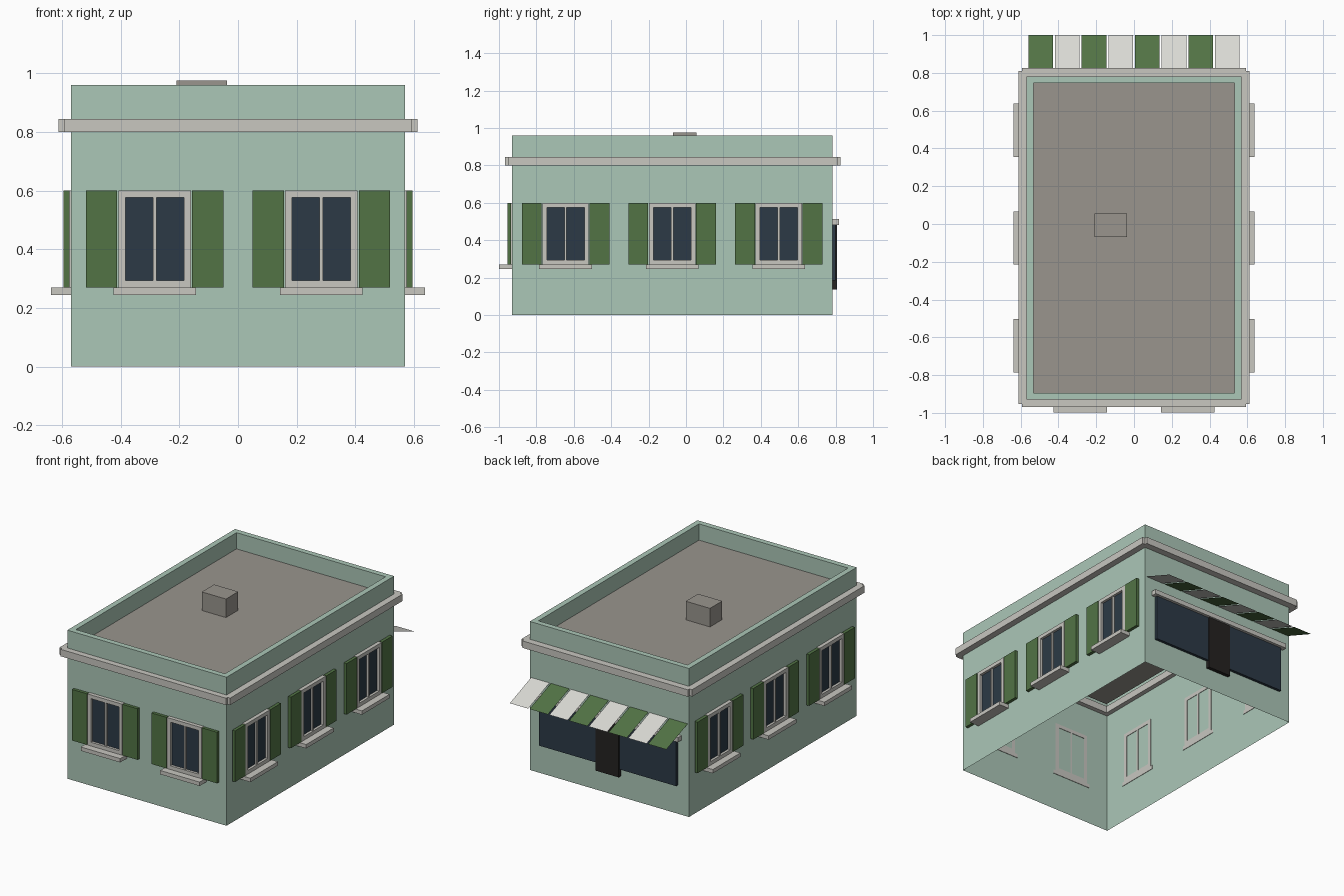
import bpy, bmesh, math
from mathutils import Matrix, Vector

cube = bpy.data.objects.get("Cube")
if cube:
    bpy.data.objects.remove(cube, do_unlink=True)


def material(name, *rgb):
    m = bpy.data.materials.new(name)
    m.use_nodes = True
    m.diffuse_color = (*rgb, 1)
    m.node_tree.nodes["Principled BSDF"].inputs["Base Color"].default_value = (*rgb, 1)
    return m


WALL = material("mint plaster", 0.41, 0.57, 0.475)
TRIM = material("pale stone", 0.58, 0.57, 0.53)
GREEN = material("leaf green", 0.084, 0.174, 0.06)
CREAM = material("awning cream", 0.70, 0.70, 0.66)
GLASS = material("dark glass", 0.025, 0.042, 0.061)
DOOR = material("black door", 0.018, 0.016, 0.015)
ROOF = material("roof grey", 0.32, 0.30, 0.27)


def finish(name, bm, mats, matrix=Matrix()):
    bm.transform(matrix)
    mesh = bpy.data.meshes.new(name)
    bm.to_mesh(mesh)
    bm.free()
    for m in mats:
        mesh.materials.append(m)
    obj = bpy.data.objects.new(name, mesh)
    bpy.context.collection.objects.link(obj)
    return obj


def boxes(name, mat, spans, matrix=Matrix()):
    """One object made of boxes, each given as (x range, y range, z range)."""
    bm = bmesh.new()
    for span in spans:
        centre = Vector([(a + b) / 2 for a, b in span])
        size = [b - a for a, b in span]
        bmesh.ops.create_cube(bm, size=1,
                              matrix=Matrix.Translation(centre) @ Matrix.Diagonal((*size, 1)))
    return finish(name, bm, [mat], matrix)


HX, FRONT, BACK = 0.569, -0.93, 0.782
TOP, DECK, RIM = 0.96, 0.855, 0.036

# Walls with parapet and sunken roof deck, open underneath
bm = bmesh.new()
rings = []
for inset, z in ((0, 0), (0, TOP), (RIM, TOP), (RIM, DECK)):
    x, y0, y1 = HX - inset, FRONT + inset, BACK - inset
    rings.append([bm.verts.new((*p, z)) for p in ((-x, y0), (x, y0), (x, y1), (-x, y1))])
for low, high in zip(rings, rings[1:]):
    for i in range(4):
        j = (i + 1) % 4
        bm.faces.new((low[i], low[j], high[j], high[i]))
bm.faces.new(rings[-1]).material_index = 1
finish("walls_and_roof", bm, [WALL, ROOF])

# Roof box
boxes("roof_box", ROOF, [((-0.21, -0.037), (-0.07, 0.055), (DECK, 0.975))])

# Cornice around the walls
OUT, IN, CZ = 0.042, 0.03, (0.80, 0.845)
boxes("front_cornice", TRIM, [((-0.592, 0.592), (FRONT - 0.038, FRONT + IN), CZ)])
boxes("back_cornice", TRIM, [((-0.592, 0.592), (BACK - IN, BACK + 0.044), CZ)])
for side, label in ((1, "left"), (-1, "right")):
    xs = sorted((side * (HX - IN), side * (HX + OUT)))
    boxes(label + "_cornice", TRIM, [(xs, (-0.953, 0.81), CZ)])


# Shuttered window, built facing -y with the wall at y = 0
def window(name, x, y, angle):
    place = Matrix.Translation((x, y, 0)) @ Matrix.Rotation(math.radians(angle), 4, "Z")
    w, z0, z1, bar = 0.124, 0.27, 0.60, 0.024
    depth = (-0.024, 0.003)
    boxes(name + "_frame", TRIM, [
        ((-w, bar - w), depth, (z0, z1)),
        ((w - bar, w), depth, (z0, z1)),
        ((bar - w, w - bar), depth, (z0, z0 + bar)),
        ((bar - w, w - bar), depth, (z1 - bar, z1)),
        ((-0.006, 0.006), (-0.02, 0.003), (z0 + bar, z1 - bar))], place)
    boxes(name + "_glass", GLASS, [
        ((bar - w, w - bar), (-0.008, -0.0005), (z0 + bar, z1 - bar))], place)
    boxes(name + "_sill", TRIM, [((-0.141, 0.141), (-0.069, 0.003), (0.245, z0))], place)
    boxes(name + "_shutters", GREEN, [
        (xs, (-0.025, -0.005), (z0, z1)) for xs in ((-0.234, -0.128), (0.128, 0.234))], place)


for i, x in enumerate((-0.284, 0.284), 1):
    window(f"front_window_{i}", x, FRONT, 0)
for i, y in enumerate((-0.644, -0.074, 0.496), 1):
    window(f"left_window_{i}", HX, y, 90)
    window(f"right_window_{i}", -HX, y, -90)

# Shop window, door and lintel at the back
boxes("shop_window", GLASS, [((-0.49, 0.49), (BACK + 0.0005, 0.8), (0.185, 0.482))])
boxes("shop_door", DOOR, [((-0.083, 0.083), (BACK + 0.001, 0.806), (0.135, 0.482))])
boxes("shop_lintel", TRIM, [((-0.515, 0.515), (BACK - 0.003, 0.818), (0.482, 0.512))])

# Striped awning of thin sloping sheets
PITCH, HALF = 0.1412, 0.0655
for i in range(8):
    cx = (i - 3.5) * PITCH
    bm = bmesh.new()
    bm.faces.new([bm.verts.new(p) for p in (
        (cx + HALF, BACK, 0.60), (cx - HALF, BACK, 0.60),
        (cx - HALF, 1.0, 0.517), (cx + HALF, 1.0, 0.517))])
    bmesh.ops.recalc_face_normals(bm, faces=bm.faces)
    for f in bm.faces:
        f.normal_update()
        if f.normal.z < 0:
            f.normal_flip()
    finish(f"awning_stripe_{i + 1}", bm, [CREAM if i % 2 else GREEN])
